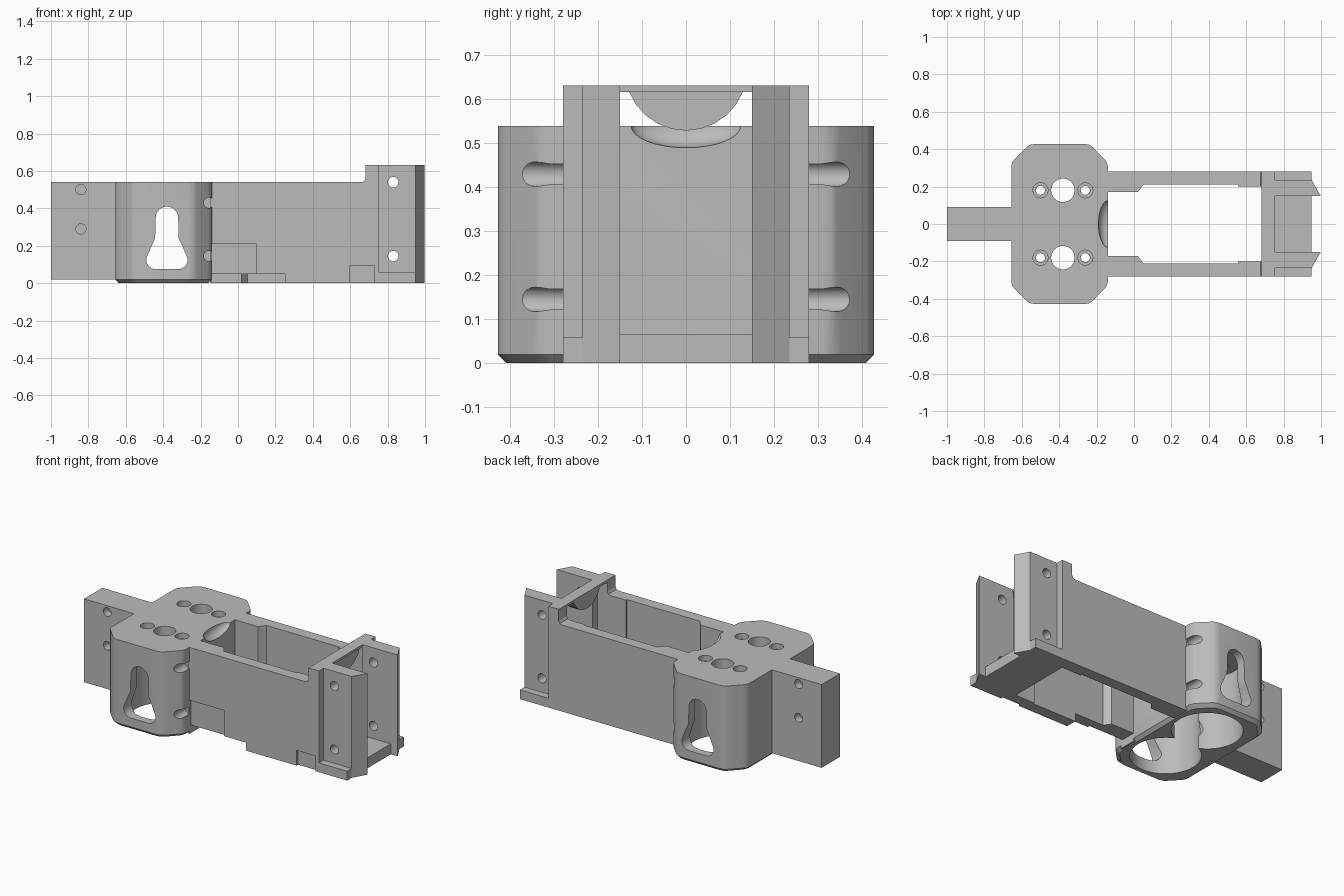
import bpy, bmesh, math
from mathutils import Matrix, Vector

if "Cube" in bpy.data.objects:
    bpy.data.objects.remove(bpy.data.objects["Cube"])

grey = bpy.data.materials.new("matte grey")
grey.use_nodes = True
grey.diffuse_color = (0.5, 0.5, 0.5, 1)
grey.node_tree.nodes["Principled BSDF"].inputs["Base Color"].default_value = (0.5, 0.5, 0.5, 1)


def make(name, bm):
    bmesh.ops.recalc_face_normals(bm, faces=bm.faces)
    mesh = bpy.data.meshes.new(name)
    bm.to_mesh(mesh)
    bm.free()
    mesh.materials.append(grey)
    ob = bpy.data.objects.new(name, mesh)
    bpy.context.collection.objects.link(ob)
    return ob


def loft(name, rings):
    """Closed solid through rings of equal point count."""
    bm = bmesh.new()
    loops = [[bm.verts.new(p) for p in ring] for ring in rings]
    n = len(loops[0])
    for a, b in zip(loops, loops[1:]):
        for i in range(n):
            j = (i + 1) % n
            bm.faces.new((a[i], a[j], b[j], b[i]))
    bm.faces.new(loops[0])
    bm.faces.new(loops[-1])
    return make(name, bm)


def prism(name, pts, lo, hi, axis="z"):
    place = {"z": lambda a, b, h: (a, b, h),
             "y": lambda a, b, h: (a, h, b),
             "x": lambda a, b, h: (h, a, b)}[axis]
    return loft(name, [[place(a, b, h) for a, b in pts] for h in (lo, hi)])


def box(name, x0, x1, y0, y1, z0, z1):
    return prism(name, [(x0, y0), (x1, y0), (x1, y1), (x0, y1)], z0, z1)


def arc(cx, cy, r, a0, a1, n):
    return [(cx + r * math.cos(math.radians(a0 + (a1 - a0) * i / n)),
             cy + r * math.sin(math.radians(a0 + (a1 - a0) * i / n))) for i in range(n + 1)]


def rod(cx, cy, r, lo, hi, axis="z", n=32):
    return prism("cutter", arc(cx, cy, r, 0, 360, n)[:-1], lo, hi, axis)


def cut(target, *cutters):
    """Subtract the cutters, bake the result and delete them."""
    for c in cutters:
        c.hide_render = True
        mod = target.modifiers.new("cut", "BOOLEAN")
        mod.operation, mod.solver, mod.object = "DIFFERENCE", "EXACT", c
        bpy.context.view_layer.update()
        deps = bpy.context.evaluated_depsgraph_get()
        mesh = bpy.data.meshes.new_from_object(target.evaluated_get(deps))
        target.modifiers.clear()
        target.data = mesh
        bpy.data.objects.remove(c)


# Twin motor housing: rounded-chamfer block with a bevelled foot
MX = -0.398
quarter = [(0.258, 0.31), (0.25, 0.335), (0.235, 0.352), (0.178, 0.41), (0.16, 0.423), (0.135, 0.428)]
outline = quarter + [(-x, y) for x, y in reversed(quarter)]
outline += [(-x, -y) for x, y in outline]


def ring(z, sx, sy):
    return [(MX + x * sx, y * sy, z) for x, y in outline]


housing = loft("motor_housing", [ring(0, 0.925, 0.955), ring(0.02, 1, 1), ring(0.54, 1, 1)])

# Motor pockets, shaft holes and countersunk screw holes
for y in (-0.18, 0.18):
    cut(housing, rod(-0.38, y, 0.2, -0.1, 0.46, n=48), rod(-0.38, y, 0.063, 0.4, 0.6))
    for x in (-0.5, -0.26):
        cut(housing, rod(x, y, 0.024, 0.4, 0.6), rod(x, y, 0.04, 0.505, 0.6))

# Keyhole windows through both sides
keyhole = arc(-0.38, 0.35, 0.06, 0, 180, 12)
left_edge = [(-0.443, 0.24), (-0.455, 0.215)]
keyhole += left_edge + arc(-0.44, 0.125, 0.05, 165, 270, 8)
keyhole += arc(-0.32, 0.125, 0.05, -90, 15, 8) + [(-0.76 - x, z) for x, z in reversed(left_edge)]
cut(housing, prism("cutter", keyhole, -0.6, 0.6, "y"))

# Side screw bores at the inner corners
for s in (-1, 1):
    for z in (0.145, 0.43):
        cut(housing, rod(-0.155, z, 0.028, min(s * 0.26, s * 0.5), max(s * 0.26, s * 0.5), "y", 20))

# Scooped notch in the upper inner edge
bm = bmesh.new()
bmesh.ops.create_uvsphere(bm, u_segments=32, v_segments=16, radius=1,
                          matrix=Matrix.Translation((-0.14, 0, 0.54)) @ Matrix.Diagonal((0.05, 0.125, 0.05, 1)))
cut(housing, make("cutter", bm))

# Tail block with blind screw holes
tail = box("tail_block", -1, -0.65, -0.09, 0.09, 0.02, 0.54)
for z in (0.29, 0.5):
    cut(tail, rod(-0.84, z, 0.027, -0.2, -0.04, "y"), rod(-0.84, z, 0.027, 0.04, 0.2, "y"))

# Side walls, end posts, hooked end plates and ledges, mirrored in y
wall_plan = [(-0.15, 0.28), (0.755, 0.28), (0.755, 0.2), (0.555, 0.2),
             (0.555, 0.21), (0.05, 0.21), (0.02, 0.17), (-0.15, 0.17)]
hook_plan = [(0.75, 0.235), (0.95, 0.235), (0.998, 0.15), (0.75, 0.15)]
post_side = [(0.66, 0.54), (0.675, 0.545), (0.683, 0.56), (0.683, 0.632), (0.755, 0.632), (0.755, 0.53), (0.66, 0.53)]
for side, s in (("right", -1), ("left", 1)):
    wall = prism(side + "_wall", [(x, s * y) for x, y in wall_plan], 0, 0.54)
    if s < 0:
        # Clearance and shallow recesses on the front wall
        cut(wall, box("cutter", -0.139, 0.25, -0.4, -0.1, -0.1, 0.05),
            box("cutter", -0.139, 0.1, -0.4, -0.265, 0.04, 0.21),
            box("cutter", 0.6, 0.73, -0.4, -0.265, -0.1, 0.095))
    prism(side + "_post", post_side, s * 0.2, s * 0.28, "y")
    plate = prism(side + "_end_plate", [(x, s * y) for x, y in hook_plan], 0, 0.632)
    for z in (0.145, 0.54):
        cut(plate, rod(0.83, z, 0.028, -0.5, 0.5, "y"))
    box(side + "_ledge", 0.75, 0.95, s * 0.23, s * 0.28, 0, 0.058)

# End floor, top bridge and the half-disc tab under it
box("end_floor", 0.69, 0.95, -0.2, 0.2, 0, 0.065)
box("top_bridge", 0.683, 0.755, -0.21, 0.21, 0.617, 0.632)
prism("bridge_tab", arc(0, 0.668, 0.139, 201, 339, 10), 0.685, 0.75, "x")

for ob in bpy.context.scene.objects:
    if ob.type == "MESH":
        ob.select_set(True)
        bpy.context.view_layer.objects.active = ob
bpy.ops.object.shade_smooth_by_angle(angle=math.radians(28))
